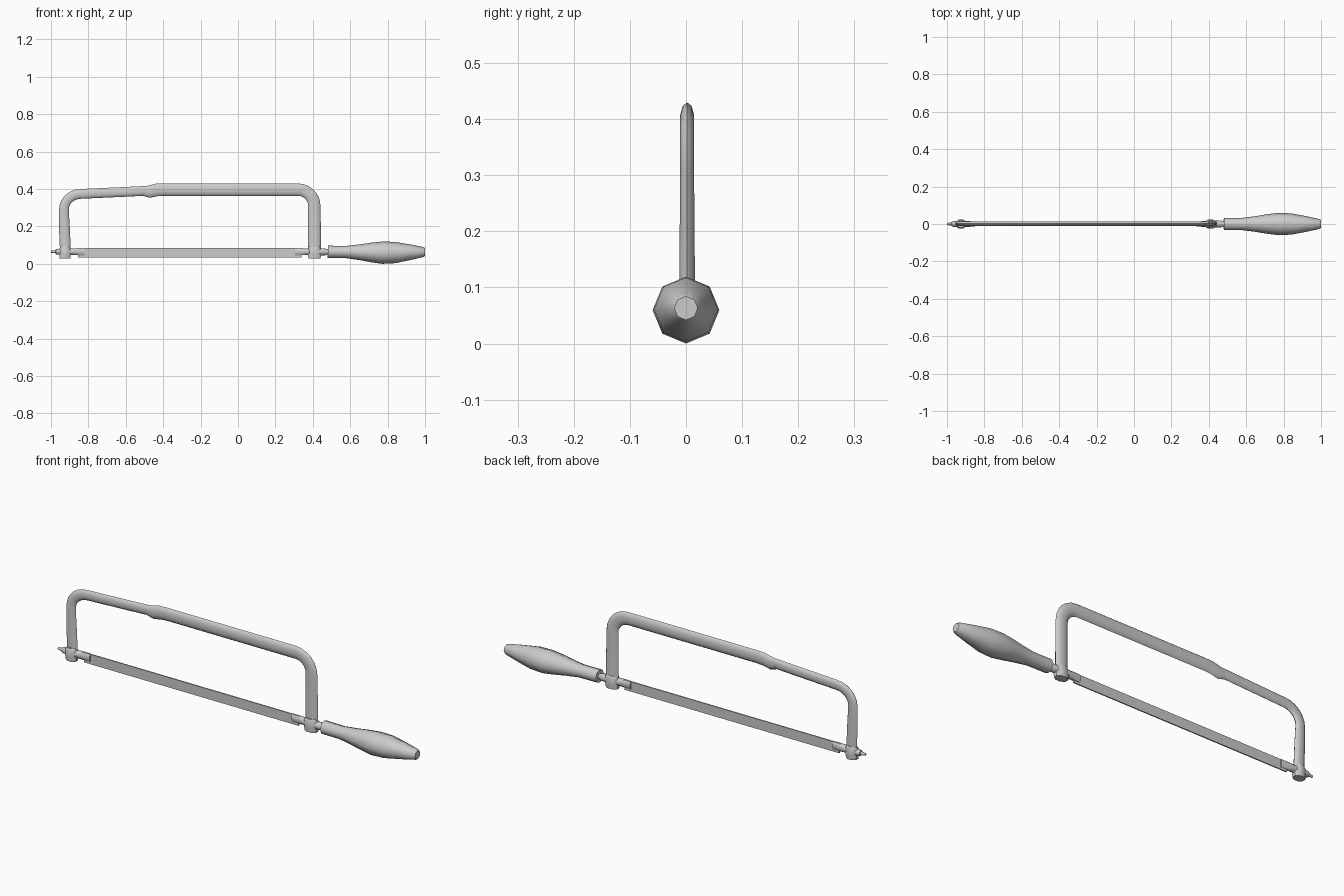
import bpy, bmesh
from math import sin, cos, pi
from mathutils import Vector

if "Cube" in bpy.data.objects:
    bpy.data.objects.remove(bpy.data.objects["Cube"])


def sweep(name, stations, sides=8, y=0.0, turn=0.0):
    """Skin elliptical rings along stations (x, z, in-plane radius, y radius)."""
    bm = bmesh.new()
    pts = [Vector((s[0], 0, s[1])) for s in stations]
    rings = []
    for i, (x, z, rn, ry) in enumerate(stations):
        t = (pts[min(i + 1, len(pts) - 1)] - pts[max(i - 1, 0)]).normalized()
        n = Vector((-t.z, 0, t.x))
        ring = []
        for k in range(sides):
            a = turn + 2 * pi * k / sides
            ring.append(bm.verts.new(pts[i] + n * rn * cos(a) + Vector((0, y + ry * sin(a), 0))))
        rings.append(ring)
    for a, b in zip(rings, rings[1:]):
        for k in range(sides):
            j = (k + 1) % sides
            bm.faces.new((a[k], a[j], b[j], b[k]))
    bm.faces.new(rings[0])
    bm.faces.new(rings[-1])
    bmesh.ops.recalc_face_normals(bm, faces=bm.faces)
    mesh = bpy.data.meshes.new(name)
    bm.to_mesh(mesh)
    bm.free()
    ob = bpy.data.objects.new(name, mesh)
    bpy.context.collection.objects.link(ob)
    bpy.ops.object.select_all(action='DESELECT')
    bpy.context.view_layer.objects.active = ob
    ob.select_set(True)
    bpy.ops.object.shade_smooth_by_angle(angle=0.87)
    return ob


def bend(cx, cz, rx, rz, a0, a1, rn, ry, n=6):
    """Stations around an elliptical corner."""
    out = []
    for i in range(n + 1):
        a = a0 + (a1 - a0) * i / n
        out.append((cx + rx * cos(a), cz + rz * sin(a), rn, ry))
    return out


def along_x(name, profile, z, **kw):
    """Part along x from (x, z radius, y radius) steps."""
    return sweep(name, [(x, z, rz, ry) for x, rz, ry in profile], **kw)


# Rear frame tube, with its swollen socket end
sweep("rear_frame_tube",
      [(0.409, 0.075, 0.034, 0.015), (0.409, 0.19, 0.034, 0.014)]
      + bend(0.32, 0.31, 0.088, 0.087, 0, pi / 2, 0.033, 0.013)
      + [(-0.40, 0.397, 0.033, 0.013), (-0.435, 0.395, 0.034, 0.013),
         (-0.475, 0.386, 0.033, 0.013), (-0.50, 0.387, 0.026, 0.012)],
      sides=10, y=0.002)

# Front frame tube, slightly thinner and sloping up into the socket
sweep("front_frame_tube",
      [(-0.923, 0.075, 0.029, 0.014), (-0.928, 0.19, 0.029, 0.013)]
      + bend(-0.84, 0.29, 0.091, 0.084, pi, pi / 2, 0.026, 0.012)
      + [(-0.60, 0.385, 0.026, 0.012), (-0.46, 0.392, 0.026, 0.012)],
      sides=10, y=0.002)

# Bosses at the foot of each tube
for name, x, r in (("front_boss", -0.925, 0.033), ("rear_boss", 0.409, 0.038)):
    sweep(name, [(x, z, r * k, 0.026 * k) for z, k in
                 ((0.028, 0.92), (0.05, 1), (0.078, 1), (0.092, 0.75))], turn=pi / 8)

# Blade and the clamps that hold it
along_x("blade", [(-0.855, 0.025, 0.003), (0.34, 0.025, 0.003)],
        0.059, sides=4).data.clear_geometry()
bm = bmesh.new()
bmesh.ops.create_cube(bm, size=1)
for v in bm.verts:
    v.co = Vector((-0.2575 + v.co.x * 1.195, v.co.y * 0.006, 0.059 + v.co.z * 0.05))
bm.to_mesh(bpy.data.objects["blade"].data)
bm.free()
for name, x, d in (("front_clamp", -0.905, 1), ("rear_clamp", 0.39, -1)):
    along_x(name, [(x, 0.018, 0.018), (x + d * 0.03, 0.019, 0.016),
                   (x + d * 0.055, 0.021, 0.013), (x + d * 0.085, 0.021, 0.010)],
            0.065, turn=pi / 8)

# Tension stud at the nose
along_x("front_stud", [(-1.0, 0.006, 0.006), (-0.975, 0.008, 0.008), (-0.974, 0.014, 0.014),
                       (-0.95, 0.017, 0.017), (-0.93, 0.017, 0.017)], 0.065)

# Tang between the rear boss and the handle
along_x("handle_tang", [(0.42, 0.019, 0.019), (0.465, 0.019, 0.019),
                        (0.475, 0.014, 0.014), (0.50, 0.014, 0.014)], 0.064)

# Eight-sided turned handle
sweep("handle", [(x, z, r, r) for x, z, r in
                 ((0.48, 0.064, 0.033), (0.58, 0.063, 0.033), (0.65, 0.062, 0.042),
                  (0.71, 0.061, 0.052), (0.77, 0.0595, 0.0595), (0.84, 0.0605, 0.057),
                  (0.92, 0.062, 0.042), (0.99, 0.063, 0.027), (1.0, 0.063, 0.021))])
